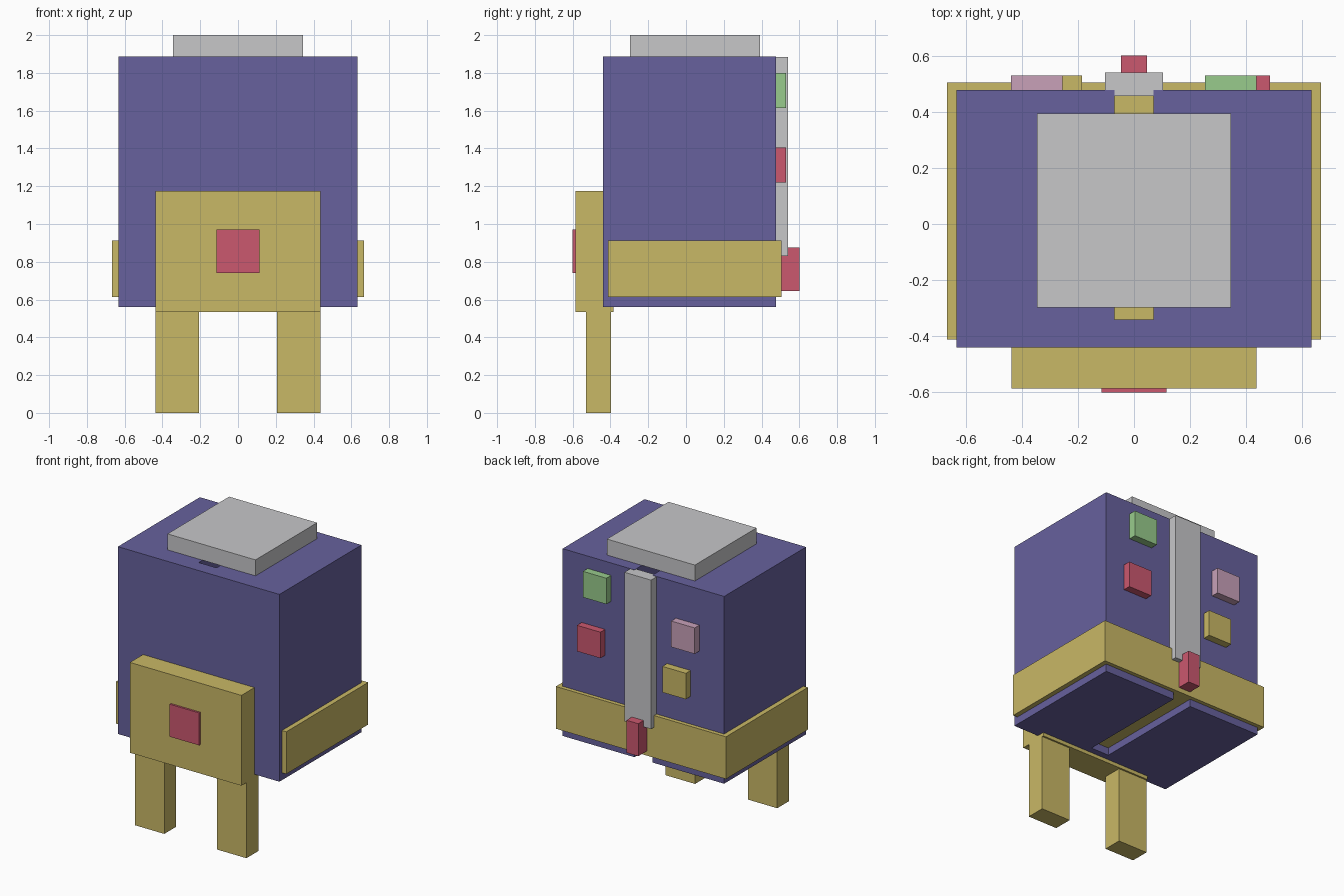
import bpy
import bmesh

cube = bpy.data.objects.get("Cube")
if cube:
    bpy.data.objects.remove(cube, do_unlink=True)


def material(name, r, g, b):
    """Flat material from display values (0-255), stored as linear."""
    def lin(c):
        c /= 255
        return c / 12.92 if c <= 0.04045 else ((c + 0.055) / 1.055) ** 2.4
    colour = (lin(r), lin(g), lin(b), 1)
    mat = bpy.data.materials.new(name)
    mat.use_nodes = True
    mat.diffuse_color = colour
    bsdf = next(n for n in mat.node_tree.nodes if n.type == 'BSDF_PRINCIPLED')
    bsdf.inputs["Base Color"].default_value = colour
    return mat


purple = material("purple", 103, 97, 157)
gold = material("gold", 201, 184, 102)
grey = material("light grey", 199, 199, 201)
red = material("red", 203, 88, 111)
green = material("green", 152, 203, 140)
pink = material("dusty pink", 200, 161, 185)


def prism(name, outline, z, mat):
    """Extrude an outline in the ground plane between two heights."""
    bm = bmesh.new()
    base = bm.faces.new([bm.verts.new((x, y, z[0])) for x, y in outline])
    top = bmesh.ops.extrude_face_region(bm, geom=[base])["geom"]
    verts = [v for v in top if isinstance(v, bmesh.types.BMVert)]
    bmesh.ops.translate(bm, verts=verts, vec=(0, 0, z[1] - z[0]))
    bmesh.ops.recalc_face_normals(bm, faces=bm.faces)
    mesh = bpy.data.meshes.new(name)
    bm.to_mesh(mesh)
    bm.free()
    mesh.materials.append(mat)
    obj = bpy.data.objects.new(name, mesh)
    bpy.context.collection.objects.link(obj)
    return obj


def box(name, x, y, z, mat):
    outline = [(x[0], y[0]), (x[1], y[0]), (x[1], y[1]), (x[0], y[1])]
    return prism(name, outline, z, mat)


# Body with a vertical slot that opens at the back
half = [(0.07, -0.34), (0.07, 0.477), (0.633, 0.477), (0.633, -0.44)]
prism("body", half + [(-x, y) for x, y in reversed(half)], (0.56, 1.887), purple)

# Lid and belt
box("lid", (-0.345, 0.345), (-0.297, 0.393), (1.887, 2.0), grey)
box("belt", (-0.667, 0.667), (-0.412, 0.505), (0.613, 0.912), gold)

# Front panel, its badge, and the legs below
box("front_panel", (-0.437, 0.437), (-0.586, -0.385), (0.535, 1.175), gold)
box("front_badge", (-0.115, 0.115), (-0.6, -0.57), (0.74, 0.97), red)
for side, s in (("left", 1), ("right", -1)):
    box(side + "_leg", sorted((s * 0.207, s * 0.437)), (-0.53, -0.397), (0, 0.535), gold)

# Back rail and its red tip
box("back_rail", (-0.104, 0.104), (0.456, 0.54), (0.83, 1.885), grey)
box("rail_tip", (-0.046, 0.046), (0.49, 0.6), (0.645, 0.875), red)

# Square buttons on the back
for name, x, z, mat in (("green_button", 0.345, 1.707, green),
                        ("red_button", 0.392, 1.312, red),
                        ("pink_button", -0.347, 1.54, pink),
                        ("gold_button", -0.278, 1.2, gold)):
    r = 0.092
    box(name, (x - r, x + r), (0.47, 0.53), (z - r, z + r), mat)
